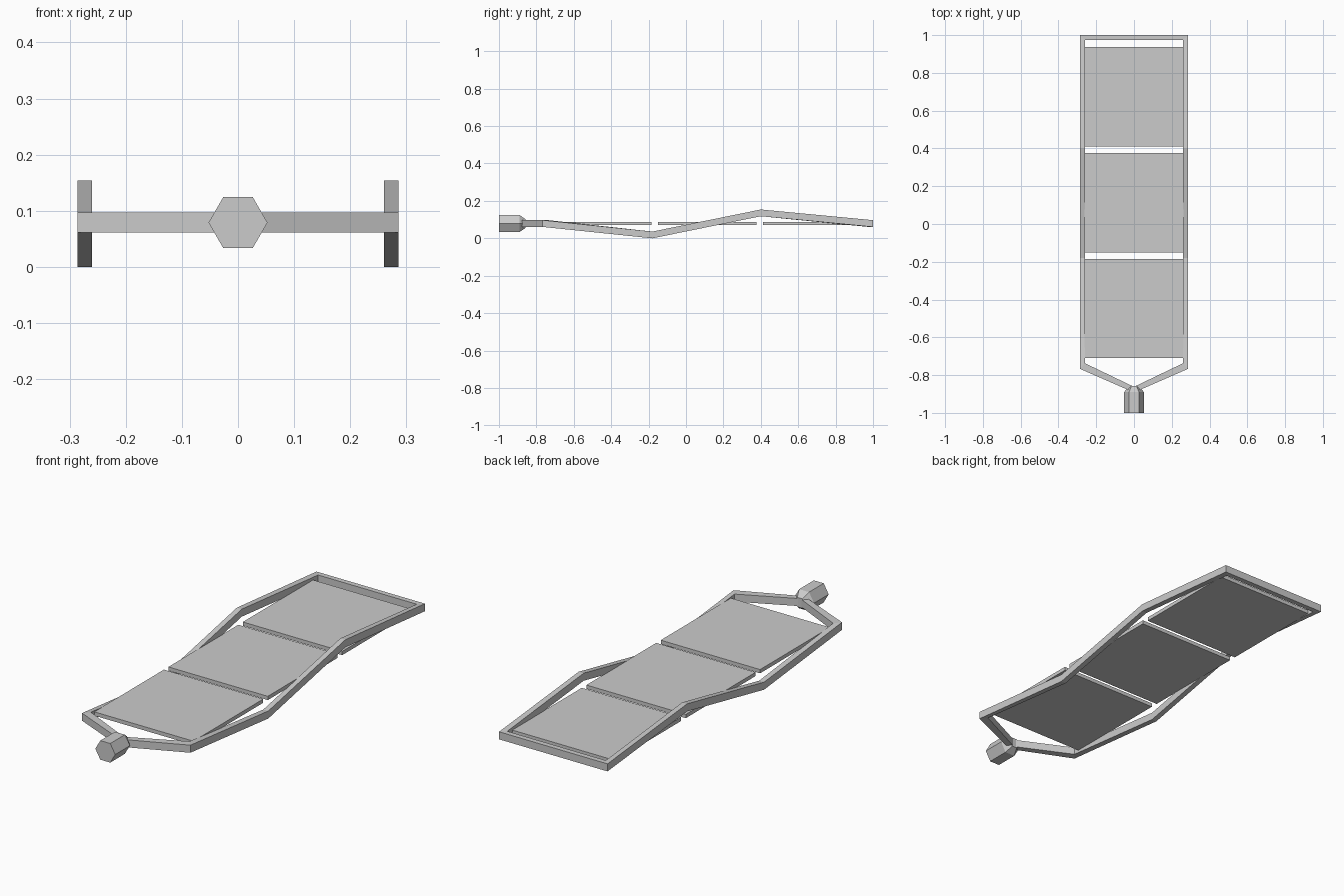
import bpy
import bmesh
import math

cube = bpy.data.objects.get("Cube")
if cube:
    bpy.data.objects.remove(cube, do_unlink=True)

# Single grey finish
grey = bpy.data.materials.new("light grey")
grey.use_nodes = True
COLOUR = (0.6, 0.6, 0.6, 1)
grey.diffuse_color = COLOUR
grey.node_tree.nodes["Principled BSDF"].inputs["Base Color"].default_value = COLOUR


def finish(name, bm):
    bmesh.ops.recalc_face_normals(bm, faces=bm.faces)
    mesh = bpy.data.meshes.new(name)
    bm.to_mesh(mesh)
    bm.free()
    mesh.materials.append(grey)
    obj = bpy.data.objects.new(name, mesh)
    bpy.context.collection.objects.link(obj)
    return obj


def bridge_rings(bm, rings, closed):
    pairs = list(zip(rings, rings[1:]))
    if closed:
        pairs.append((rings[-1], rings[0]))
    for a, b in pairs:
        n = len(a)
        for i in range(n):
            j = (i + 1) % n
            bm.faces.new((a[i], a[j], b[j], b[i]))


# Bent frame: stations as (outer x, outer y, inner x, inner y, bottom z)
OUT, INN, DEPTH = 0.286, 0.26, 0.036
half = [
    (OUT, -0.767, INN, -0.737, 0.061),
    (OUT, -0.18, INN, -0.18, 0.0),
    (OUT, 0.40, INN, 0.40, 0.118),
    (OUT, 1.0, INN, 0.975, 0.061),
]
neck = [(0, -0.892, 0, -0.862, 0.061)]
mirrored = [(-ox, oy, -ix, iy, z) for ox, oy, ix, iy, z in reversed(half)]
bm = bmesh.new()
rings = []
for ox, oy, ix, iy, z in neck + half + mirrored:
    corners = ((ox, oy, z), (ox, oy, z + DEPTH), (ix, iy, z + DEPTH), (ix, iy, z))
    rings.append([bm.verts.new(c) for c in corners])
bridge_rings(bm, rings, True)
finish("frame", bm)

# Three flat panels
for name, y0 in (("front_panel", -0.71), ("middle_panel", -0.15), ("back_panel", 0.411)):
    bm = bmesh.new()
    bmesh.ops.create_cube(bm, size=1)
    for v in bm.verts:
        v.co.x *= 0.524
        v.co.y = y0 + (v.co.y + 0.5) * 0.526
        v.co.z = 0.079 + v.co.z * 0.018
    finish(name, bm)

# Hexagonal hub with a tapered back end
bm = bmesh.new()
rings = []
for y, radius in ((-1.0, 0.0525), (-0.89, 0.0525), (-0.857, 0.026)):
    ring = []
    for i in range(6):
        a = math.radians(60 * i)
        ring.append(bm.verts.new((radius * math.cos(a), y, 0.079 + radius * math.sin(a))))
    rings.append(ring)
bridge_rings(bm, rings, False)
bm.faces.new(rings[0])
bm.faces.new(rings[-1])
finish("hub", bm)
